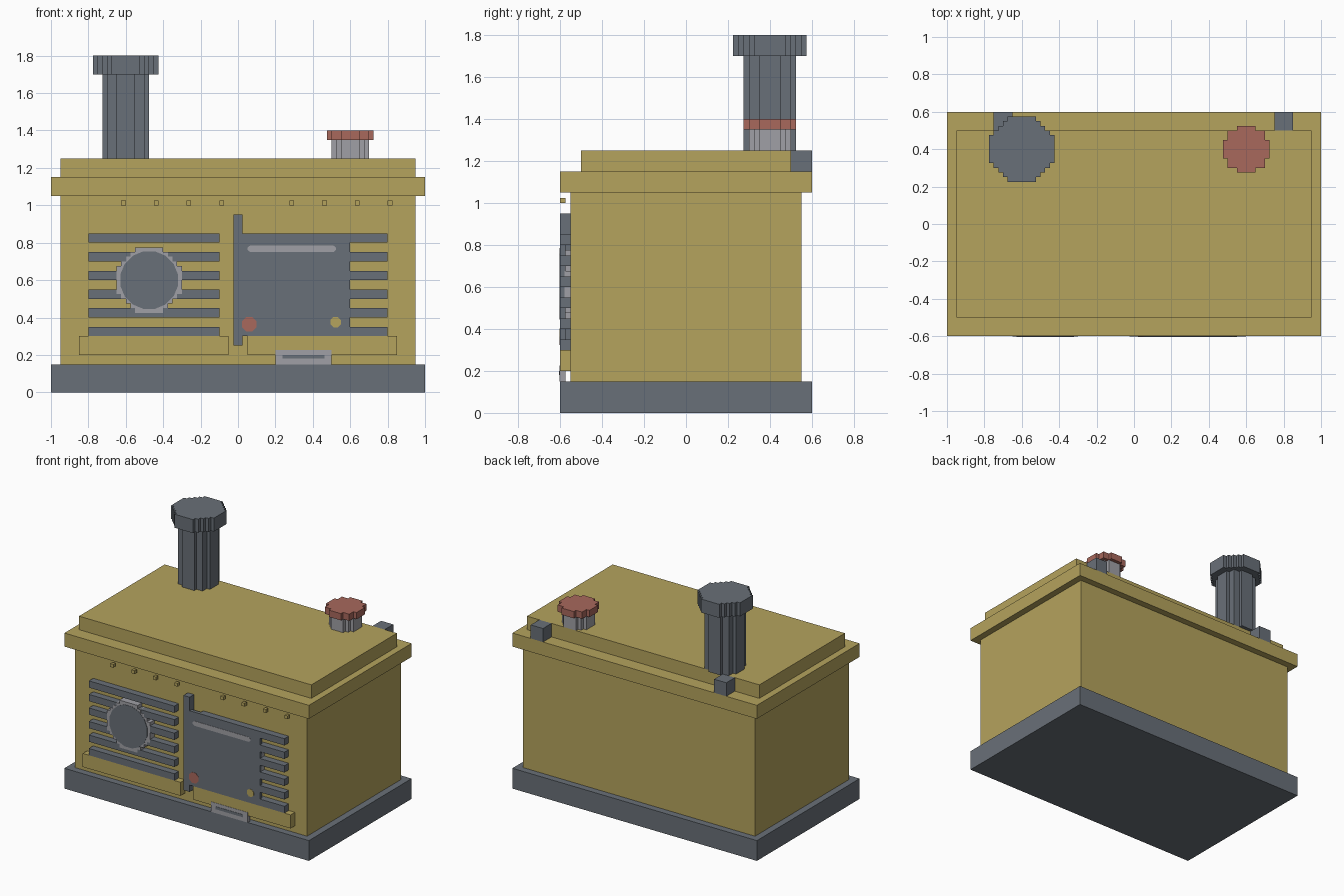
import bpy, bmesh, math
from mathutils import Vector

if "Cube" in bpy.data.objects:
    bpy.data.objects.remove(bpy.data.objects["Cube"])

CELL = 0.025  # grid step of the blocky round parts


def material(name, rgb):
    m = bpy.data.materials.new(name)
    m.diffuse_color = (*rgb, 1)
    m.use_nodes = True
    m.node_tree.nodes["Principled BSDF"].inputs["Base Color"].default_value = m.diffuse_color
    return m


BRASS = material("brass yellow", (0.462, 0.367, 0.110))
DARK = material("dark grey", (0.141, 0.162, 0.188))
LIGHT = material("light grey", (0.352, 0.352, 0.380))
RED = material("dull red", (0.392, 0.138, 0.107))


def add_object(name, bm, mat):
    bmesh.ops.recalc_face_normals(bm, faces=bm.faces)
    me = bpy.data.meshes.new(name)
    bm.to_mesh(me)
    bm.free()
    me.materials.append(mat)
    ob = bpy.data.objects.new(name, me)
    bpy.context.collection.objects.link(ob)
    return ob


def box(name, x, y, z, mat):
    """Box from (min, max) ranges."""
    bm = bmesh.new()
    bmesh.ops.create_cube(bm, size=1)
    for v in bm.verts:
        v.co = Vector([(r[0] + r[1]) / 2 + c * (r[1] - r[0]) for c, r in zip(v.co, (x, y, z))])
    return add_object(name, bm, mat)


def prism(name, outline, start, depth, mat, front=False):
    """Extrude a 2D outline upward, or along y when it is a front-facing plate."""
    bm = bmesh.new()
    place = (lambda a, b: (a, start, b)) if front else (lambda a, b: (a, b, start))
    face = bm.faces.new([bm.verts.new(place(a, b)) for a, b in outline])
    grown = bmesh.ops.extrude_face_region(bm, geom=[face])["geom"]
    offset = Vector((0, depth, 0)) if front else Vector((0, 0, depth))
    bmesh.ops.translate(bm, vec=offset, verts=[g for g in grown if isinstance(g, bmesh.types.BMVert)])
    return add_object(name, bm, mat)


def stepped_disc(cx, cy, n):
    """Outline of a disc n cells in radius, snapped to the grid."""
    right = []
    for j in range(-n, n):
        w = math.floor(math.sqrt(n * n - (j + 0.5) ** 2) + 0.5)
        for p in ((w, j), (w, j + 1)):
            if not right or right[-1] != p:
                right.append(p)
    left = [(-a, b) for a, b in reversed(right)]
    return [(cx + a * CELL, cy + b * CELL) for a, b in right + left]


def polygon(cx, cy, r, sides):
    return [(cx + r * math.cos((i + 0.5) * math.tau / sides),
             cy + r * math.sin((i + 0.5) * math.tau / sides)) for i in range(sides)]


# Casing
box("base", (-1, 1), (-0.6, 0.6), (0, 0.15), DARK)
box("body", (-0.95, 0.95), (-0.55, 0.55), (0.15, 1.05), BRASS)
box("lid_rim", (-1, 1), (-0.6, 0.6), (1.05, 1.15), BRASS)
box("lid_top", (-0.95, 0.95), (-0.5, 0.5), (1.15, 1.25), BRASS)
for x in (-0.75, 0.75):
    box("hinge", (x, x + 0.1), (0.5, 0.6), (1.15, 1.25), DARK)

# Chimney and valve on top (they overhang the lid slightly at the back)
prism("chimney_pipe", stepped_disc(-0.6, 0.4, 5), 1.25, 0.45, DARK)
prism("chimney_cap", stepped_disc(-0.6, 0.4, 7), 1.7, 0.1, DARK)
prism("valve_stem", stepped_disc(0.6, 0.4, 4), 1.25, 0.1, LIGHT)
prism("valve_knob", stepped_disc(0.6, 0.4, 5), 1.35, 0.05, RED)

# Grille slats and lower ledges on both sides of the front
FRONT = (-0.6, -0.55)
for side, x0 in (("left", -0.8), ("right", 0.1)):
    for i in range(6):
        z = 0.3 + 0.1 * i
        box(side + "_slat", (x0, x0 + 0.7), FRONT, (z, z + 0.05), DARK)
    box(side + "_ledge", (x0 - 0.05, x0 + 0.75), FRONT, (0.2, 0.3), BRASS)
box("centre_divider", (-0.025, 0.025), (-0.601, -0.55), (0.25, 0.95), DARK)

# Fan on the left, and its twin behind the door
prism("fan_ring", stepped_disc(-0.475, 0.6, 7), -0.601, 0.051, LIGHT, front=True)
prism("fan_disc", polygon(-0.475, 0.6, 0.157, 16), -0.603, 0.01, DARK, front=True)
prism("hidden_fan_ring", stepped_disc(0.425, 0.6, 7), -0.58, 0.03, LIGHT, front=True)

# Door with handle bar, button and rivet
box("door", (0.0, 0.6), (-0.601, -0.575), (0.3, 0.85), DARK)
bar = [(0.065, 0.75), (0.51, 0.75), (0.523, 0.76), (0.523, 0.775),
       (0.51, 0.785), (0.065, 0.785), (0.052, 0.775), (0.052, 0.76)]
prism("door_handle", bar, -0.603, 0.008, LIGHT, front=True)
prism("door_button", polygon(0.06, 0.363, 0.042, 8), -0.603, 0.008, RED, front=True)
prism("door_rivet", polygon(0.522, 0.375, 0.03, 8), -0.603, 0.008, BRASS, front=True)

# Latch plate with slot
box("latch", (0.2, 0.5), (-0.602, -0.575), (0.15, 0.225), LIGHT)
box("latch_slot", (0.237, 0.463), (-0.604, -0.598), (0.18, 0.2), DARK)

# Row of small bolts under the lid rim
for start in (-0.625, 0.275):
    for i in range(4):
        x = start + 0.175 * i
        box("bolt", (x, x + CELL), (-0.6, -0.575), (1.0, 1.025), BRASS)
